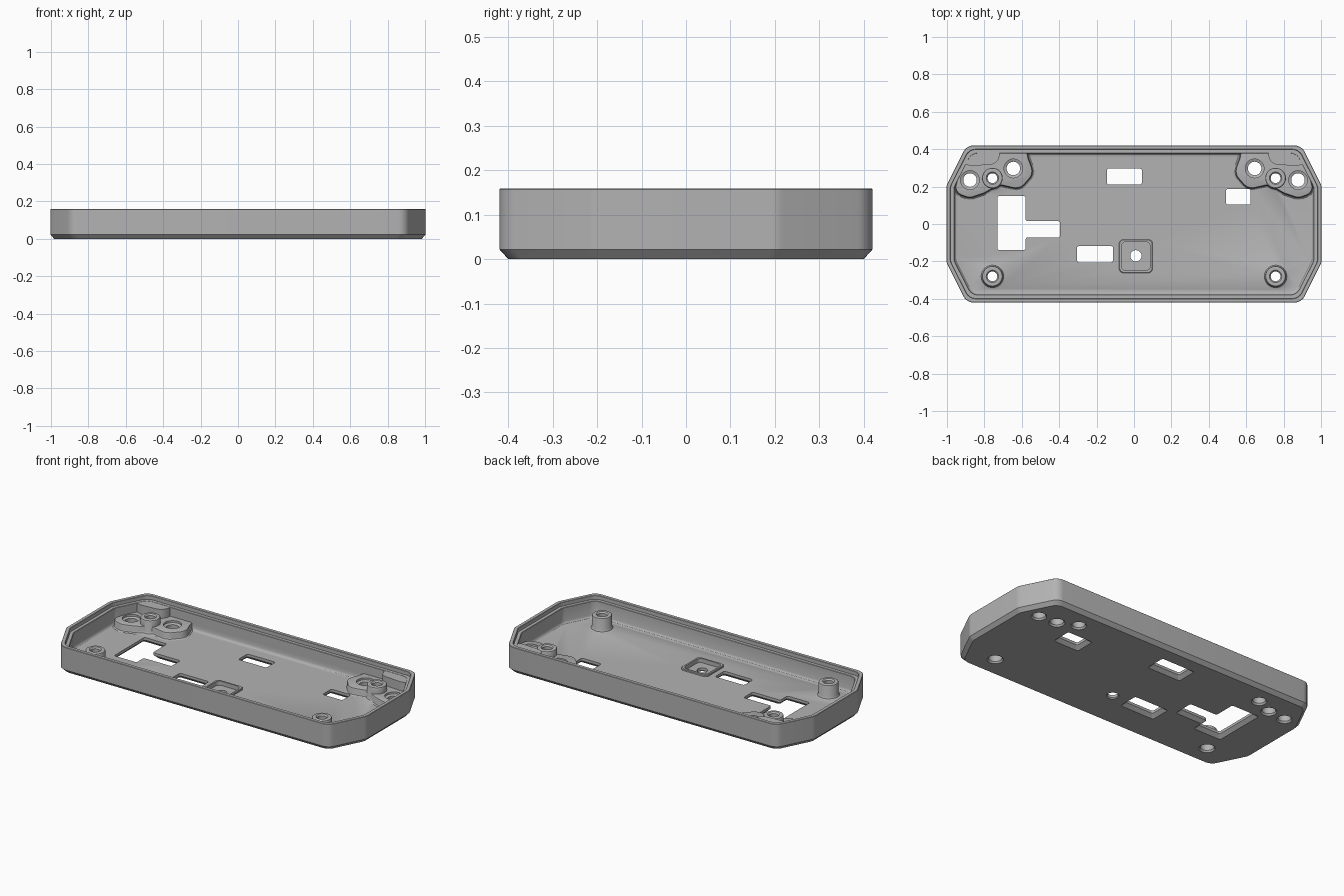
import bpy, bmesh, math
from mathutils import Vector

old = bpy.data.objects.get("Cube")
if old:
    bpy.data.objects.remove(old, do_unlink=True)

grey = bpy.data.materials.new("plain grey")
grey.use_nodes = True
grey.diffuse_color = (0.45, 0.45, 0.45, 1)
grey.node_tree.nodes["Principled BSDF"].inputs["Base Color"].default_value = (0.45, 0.45, 0.45, 1)


def outline(points, radius, inset=0.0, steps=6):
    """Inset a counter-clockwise polygon and round its corners."""
    pts = [Vector(p) for p in points]
    n, moved, result = len(pts), [], []
    for i in range(n):
        a = (pts[i] - pts[i - 1]).normalized()
        b = (pts[(i + 1) % n] - pts[i]).normalized()
        na, nb = Vector((-a.y, a.x)), Vector((-b.y, b.x))
        moved.append(pts[i] + (na + nb) * inset / (1 + na.dot(nb)))
    for i in range(n):
        p = moved[i]
        before, after = moved[i - 1] - p, moved[(i + 1) % n] - p
        half = before.angle(after) / 2
        reach = min(radius / math.tan(half), before.length * 0.48, after.length * 0.48)
        s, e = p + before.normalized() * reach, p + after.normalized() * reach
        r = reach * math.tan(half)
        centre = p + (before.normalized() + after.normalized()).normalized() * (r / math.sin(half))
        sweep = (s - centre).angle_signed(e - centre)
        start = math.atan2(s.y - centre.y, s.x - centre.x)
        for k in range(steps + 1):
            t = start - sweep * k / steps
            result.append(centre + Vector((math.cos(t), math.sin(t))) * r)
    return result


def circle(x, y, r, sides=40):
    return [Vector((x + r * math.cos(k * math.tau / sides),
                    y + r * math.sin(k * math.tau / sides))) for k in range(sides)]


def loft(name, rings):
    """Closed solid through rings of equal point count: (points, z)."""
    bm = bmesh.new()
    loops = [[bm.verts.new((p.x, p.y, z)) for p in pts] for pts, z in rings]
    n = len(loops[0])
    for a, b in zip(loops, loops[1:]):
        for i in range(n):
            j = (i + 1) % n
            bm.faces.new((a[i], a[j], b[j], b[i]))
    bm.faces.new(loops[0][::-1])
    bm.faces.new(loops[-1])
    bmesh.ops.recalc_face_normals(bm, faces=bm.faces)
    mesh = bpy.data.meshes.new(name)
    bm.to_mesh(mesh)
    bm.free()
    mesh.materials.append(grey)
    obj = bpy.data.objects.new(name, mesh)
    bpy.context.collection.objects.link(obj)
    return obj


def prism(name, points, radius, profile):
    return loft(name, [(outline(points, radius, inset), z) for inset, z in profile])


def lathe(name, x, y, profile):
    return loft(name, [(circle(x, y, r), z) for r, z in profile])


def rect(x0, x1, y0, y1):
    return [(x0, y0), (x1, y0), (x1, y1), (x0, y1)]


def mirrored(points, side):
    return points if side > 0 else [(-x, y) for x, y in reversed(points)]


# Tray shell with chamfered foot, stepped lip and filleted floor
FLOOR = 0.036
body = [(0.895, -0.42), (1.003, -0.205), (1.003, 0.205), (0.895, 0.42),
        (-0.895, 0.42), (-1.003, 0.205), (-1.003, -0.205), (-0.895, -0.42)]
shell = [(0.02, 0), (0, 0.022), (0, 0.157), (0.002, 0.159), (0.02, 0.159), (0.022, 0.157),
         (0.022, 0.135), (0.04, 0.135), (0.042, 0.133), (0.042, 0.052),
         (0.045, 0.043), (0.05, 0.038), (0.058, FLOOR)]
tray = prism("tray", body, 0.06, shell)

adds, cuts = [], []

# Raised corner pads, ledges and screw bosses
pad = [(0.965, 0.17), (0.895, 0.38), (0.86, 0.40), (0.575, 0.40), (0.565, 0.35),
       (0.535, 0.27), (0.61, 0.185), (0.72, 0.21), (0.80, 0.165), (0.88, 0.138)]
ledge = [(0.925, 0.325), (0.89, 0.40), (0.705, 0.40), (0.735, 0.32), (0.87, 0.31)]
boss = [(0.069, 0.02), (0.069, FLOOR), (0.06, 0.04), (0.055, 0.05), (0.055, 0.112),
        (0.053, 0.117), (0.048, 0.12)]
screw_hole = [(0.047, -0.01), (0.045, 0), (0.038, 0.01), (0.038, 0.05),
              (0.026, 0.05), (0.026, 0.112), (0.034, 0.121), (0.034, 0.15)]
pad_hole = [(0.043, -0.01), (0.043, 0), (0.036, 0.01), (0.036, 0.062),
            (0.05, 0.068), (0.05, 0.12)]
for side in (1, -1):
    adds.append(prism("corner_pad", mirrored(pad, side), 0.06,
                      [(-0.01, 0.02), (-0.01, FLOOR), (-0.003, 0.041), (0, 0.05),
                       (0, 0.073), (0.002, 0.078), (0.007, 0.08)]))
    adds.append(prism("corner_ledge", mirrored(ledge, side), 0.05, [(0, 0.02), (0, 0.134)]))
    for y in (0.245, -0.28):
        adds.append(lathe("screw_boss", side * 0.757, y, boss))
        cuts.append(lathe("screw_hole", side * 0.757, y, screw_hole))
    for x, y in ((0.645, 0.297), (0.877, 0.235)):
        cuts.append(lathe("pad_hole", side * x, y, pad_hole))

# Square frame around a shallow pocket
square = rect(-0.08, 0.10, -0.262, -0.082)
adds.append(prism("pocket_frame", square, 0.025, [(0, 0.02), (0, 0.044), (0.003, 0.047)]))
cuts.append(prism("pocket", square, 0.025, [(0.013, 0.022), (0.013, 0.08)]))
cuts.append(lathe("pocket_hole", 0.01, -0.17, [(0.035, -0.01), (0.035, 0), (0.03, 0.006), (0.03, 0.08)]))

# Floor openings, flared underneath
tee = [(-0.73, -0.14), (-0.58, -0.14), (-0.58, -0.072), (-0.395, -0.072),
       (-0.395, 0.015), (-0.58, 0.015), (-0.58, 0.15), (-0.73, 0.15)]
openings = [tee, rect(-0.145, 0.042, 0.21, 0.297), rect(0.492, 0.624, 0.103, 0.188),
            rect(-0.305, -0.112, -0.205, -0.118)]
for points in openings:
    cuts.append(prism("opening", points, 0.012, [(-0.02, -0.01), (-0.02, 0), (0, 0.02), (0, 0.07)]))

# Join the raised parts and cut the openings
bpy.ops.object.select_all(action='DESELECT')
bpy.context.view_layer.objects.active = tray
tray.select_set(True)
for helpers, operation in ((adds, 'UNION'), (cuts, 'DIFFERENCE')):
    for helper in helpers:
        helper.hide_render = True
        mod = tray.modifiers.new(helper.name, 'BOOLEAN')
        mod.operation, mod.solver, mod.object = operation, 'EXACT', helper
        bpy.ops.object.modifier_apply(modifier=mod.name)
        bpy.data.objects.remove(helper, do_unlink=True)

bpy.ops.object.shade_smooth_by_angle(angle=math.radians(30))
